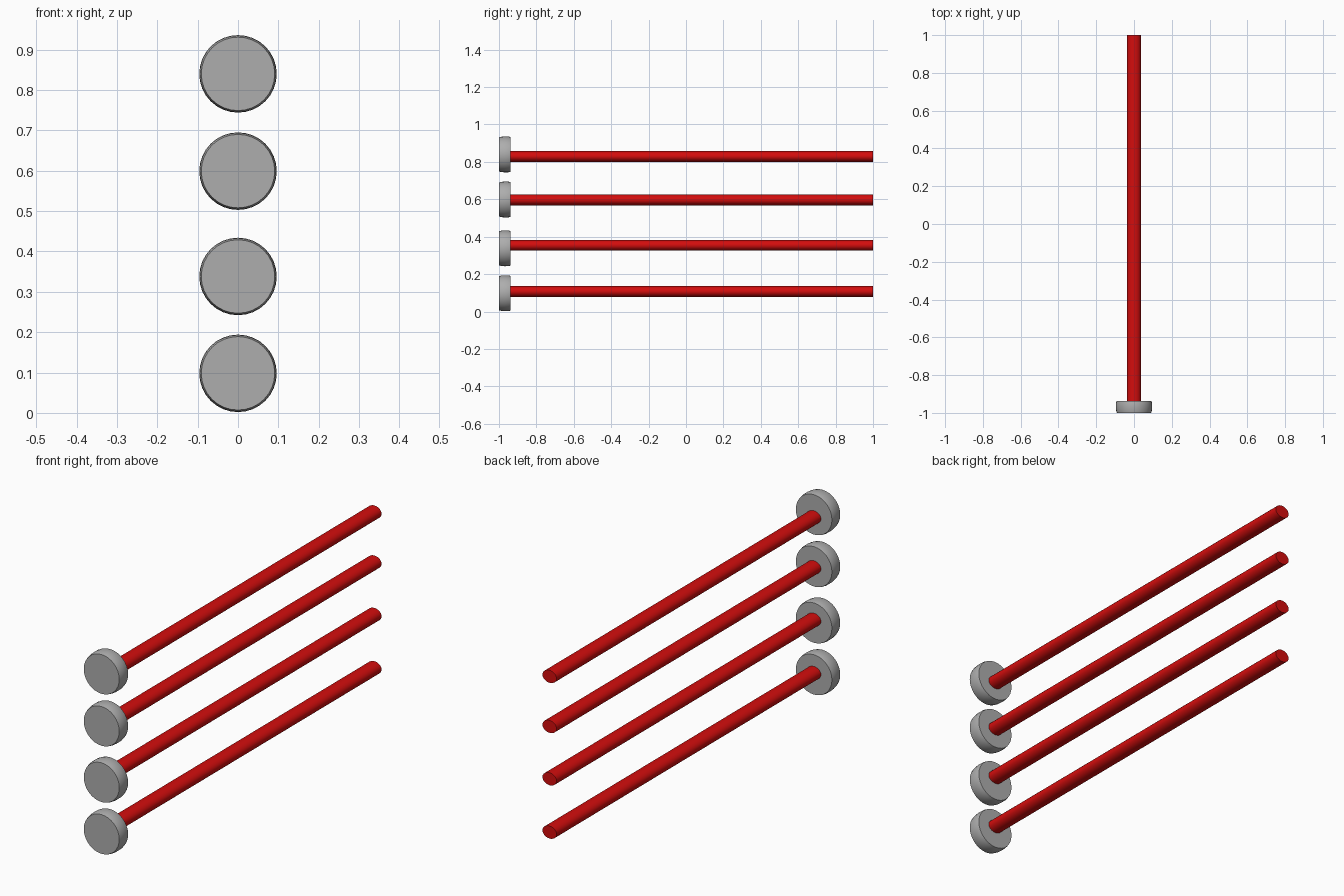
import bpy, bmesh, math

if "Cube" in bpy.data.objects:
    bpy.data.objects.remove(bpy.data.objects["Cube"])

def material(name, color):
    m = bpy.data.materials.new(name)
    m.diffuse_color = (*color, 1)
    m.use_nodes = True
    m.node_tree.nodes["Principled BSDF"].inputs["Base Color"].default_value = m.diffuse_color
    return m

red = material("red", (0.65, 0.004, 0.004))
grey = material("grey", (0.42, 0.42, 0.42))

def lathe_y(name, profile, z, mat, sx=1.0, n=32):
    """Capped solid along y from (y, radius) rings; sx widens it in x."""
    bm = bmesh.new()
    rings = []
    for y, r in profile:
        rings.append([bm.verts.new((sx * r * math.cos(2 * math.pi * i / n), y,
                                    r * math.sin(2 * math.pi * i / n))) for i in range(n)])
    for a, b in zip(rings, rings[1:]):
        for i in range(n):
            j = (i + 1) % n
            bm.faces.new((a[i], a[j], b[j], b[i]))
    bm.faces.new(rings[0])
    bm.faces.new(rings[-1])
    bmesh.ops.recalc_face_normals(bm, faces=bm.faces)
    mesh = bpy.data.meshes.new(name)
    bm.to_mesh(mesh)
    bm.free()
    ob = bpy.data.objects.new(name, mesh)
    ob.location.z = z
    mesh.materials.append(mat)
    bpy.context.collection.objects.link(ob)
    bpy.ops.object.select_all(action='DESELECT')
    ob.select_set(True)
    bpy.context.view_layer.objects.active = ob
    bpy.ops.object.shade_smooth_by_angle(angle=math.radians(35))

# Four pins: round head at the front, slightly oval shaft behind
head_profile = [(-1, 0.091), (-0.987, 0.0945), (-0.968, 0.096), (-0.949, 0.0955), (-0.937, 0.0925)]
for k, (head_z, rod_z) in enumerate([(0.098, 0.107), (0.338, 0.354), (0.599, 0.597), (0.84, 0.829)], 1):
    lathe_y(f"head_{k}", head_profile, head_z, grey)
    lathe_y(f"shaft_{k}", [(-0.945, 0.029), (1, 0.029)], rod_z, red, sx=1.25)
